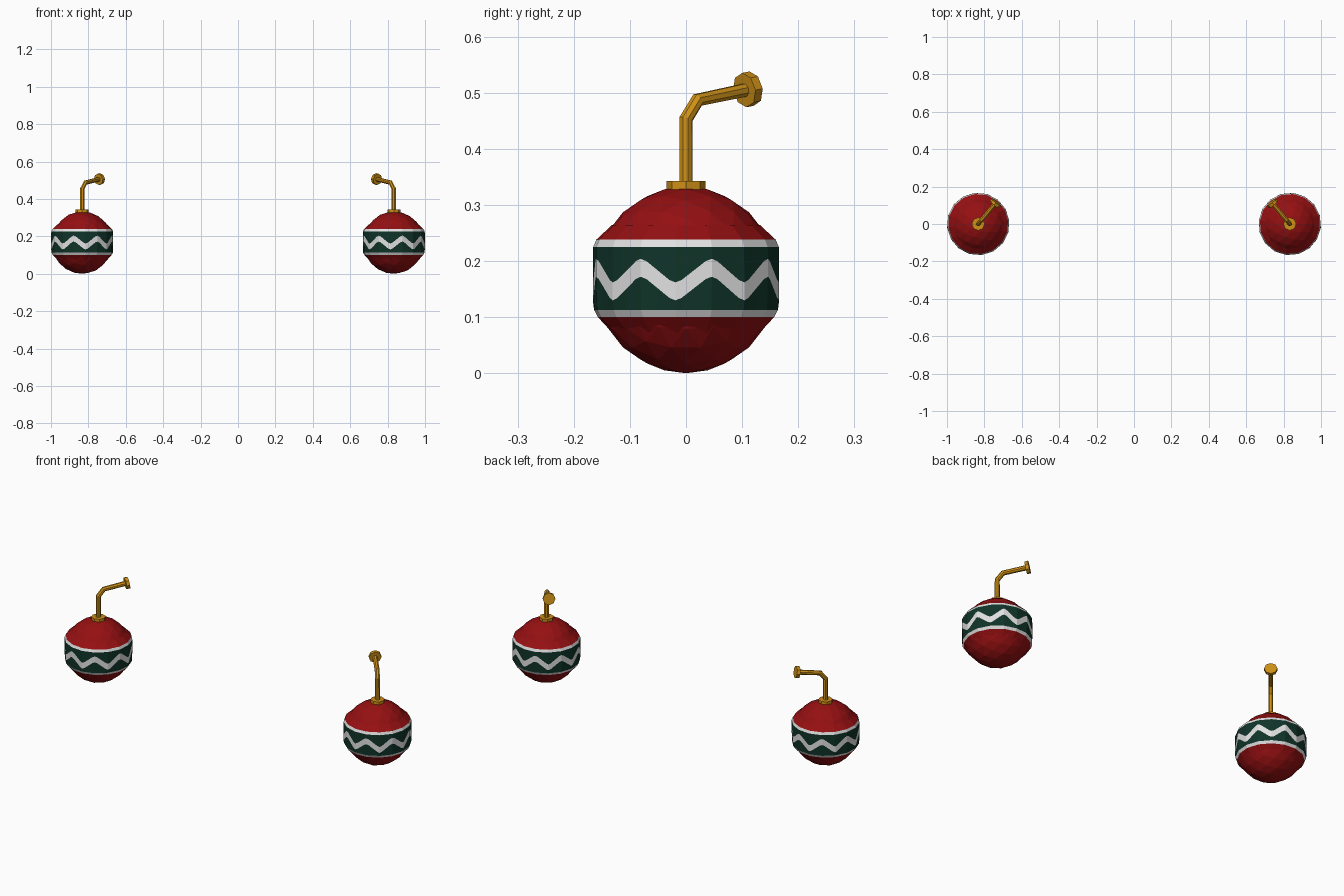
import bpy, bmesh, math
from mathutils import Vector, Matrix

if "Cube" in bpy.data.objects:
    bpy.data.objects.remove(bpy.data.objects["Cube"])


def material(name, rgb):
    m = bpy.data.materials.new(name)
    m.diffuse_color = (*rgb, 1)
    m.use_nodes = True
    m.node_tree.nodes["Principled BSDF"].inputs["Base Color"].default_value = m.diffuse_color
    return m


RED = material("deep_red", (0.30, 0.005, 0.006))
GREEN = material("dark_green", (0.005, 0.034, 0.022))
WHITE = material("off_white", (0.76, 0.76, 0.76))
GOLD = material("gold", (0.62, 0.28, 0.008))

CX, CZ, R = 0.833, 0.1665, 0.1665   # ball placement and radius


def finish(bm, name, mats):
    bmesh.ops.recalc_face_normals(bm, faces=bm.faces[:])
    me = bpy.data.meshes.new(name)
    bm.to_mesh(me)
    bm.free()
    for m in mats:
        me.materials.append(m)
    ob = bpy.data.objects.new(name, me)
    bpy.context.collection.objects.link(ob)
    return ob


def loft(bm, rings, cap=True):
    """Skin a list of closed rings of points."""
    vs = [[bm.verts.new(p) for p in ring] for ring in rings]
    n = len(vs[0])
    for a, b in zip(vs, vs[1:]):
        for i in range(n):
            j = (i + 1) % n
            bm.faces.new((a[i], a[j], b[j], b[i]))
    if cap:
        bm.faces.new(vs[0])
        bm.faces.new(vs[-1])


def disc(name, center, axis, radius, depth, sides):
    bm = bmesh.new()
    rot = Vector(axis).to_track_quat('Z', 'Y').to_matrix().to_4x4()
    bmesh.ops.create_cone(bm, cap_ends=True, segments=sides, radius1=radius,
                          radius2=radius, depth=depth,
                          matrix=Matrix.Translation(center) @ rot)
    return finish(bm, name, [GOLD])


def band(name, side):
    """Sixteen-sided painted belt with a zigzag between two stripes."""
    n, rows = 96, []
    for k in range(n):
        # distance to the chord of a sixteen-sided outline
        off = (k % 6 - 3) * 2 * math.pi / n
        chord = math.cos(math.pi / 16) / math.cos(off)
        a = math.radians(16) + 2 * math.pi * k / n
        p = k % 12
        tri = 1 - abs(p if p < 6 else 12 - p) / 3
        mid = 0.167 + 0.021 * max(-1, min(1, tri * 1.2))
        profile = [(0.132, 0.072), (0.158, 0.100), (0.165, 0.113),
                   (0.167, mid - 0.016), (0.167, mid + 0.016),
                   (0.1665, 0.225), (0.161, 0.238), (0.133, 0.264)]
        rows.append([(side * (CX + r * chord * math.cos(a)),
                      r * chord * math.sin(a), z) for r, z in profile])
    bm = bmesh.new()
    loft(bm, list(zip(*rows)), cap=False)
    bm.faces.ensure_lookup_table()
    colours = [2, 1, 0, 1, 0, 1, 2]     # one per row, bottom to top
    for i, f in enumerate(bm.faces):
        f.material_index = colours[i // n]
    ob = finish(bm, name, [GREEN, WHITE, RED])
    return ob


def hook(name, path, radius, sides=8):
    """Bent rod swept along a path lying in one vertical plane."""
    pts = [Vector(p) for p in path]
    flat = pts[-1] - pts[0]
    across = Vector((-flat.y, flat.x, 0)).normalized()
    rings = []
    for i, p in enumerate(pts):
        d0 = (p - pts[max(i - 1, 0)]).normalized()
        d1 = (pts[min(i + 1, len(pts) - 1)] - p).normalized()
        t = (d0 + d1).normalized()
        up = across.cross(t)
        rings.append([p + radius * (across * math.cos(a) + up * math.sin(a))
                      for a in [2 * math.pi * (s + 0.5) / sides for s in range(sides)]])
    bm = bmesh.new()
    loft(bm, rings)
    return finish(bm, name, [GOLD])


for side, tag in ((-1, "left"), (1, "right")):
    # faceted ball
    bm = bmesh.new()
    bmesh.ops.create_icosphere(
        bm, subdivisions=3, radius=R,
        matrix=Matrix.Translation((side * CX, 0, CZ)) @ Matrix.Diagonal((0.98, 0.98, 1, 1)))
    finish(bm, tag + "_ball", [RED])
    band(tag + "_band", side)

    # cap plate, bent wire and end knob
    disc(tag + "_cap", (side * CX, 0, 0.334), (0, 0, 1), 0.035, 0.018, 8)
    heading = Vector((-side * 0.093, 0.111, 0)).normalized()
    path = [Vector((side * CX, 0, 0)) + heading * h + Vector((0, 0, z))
            for h, z in ((0, 0.335), (0, 0.453), (0.027, 0.487), (0.145, 0.506))]
    hook(tag + "_hook", path, 0.0125)
    disc(tag + "_knob", path[-1] - heading * 0.001, path[-1] - path[-2], 0.031, 0.017, 8)
